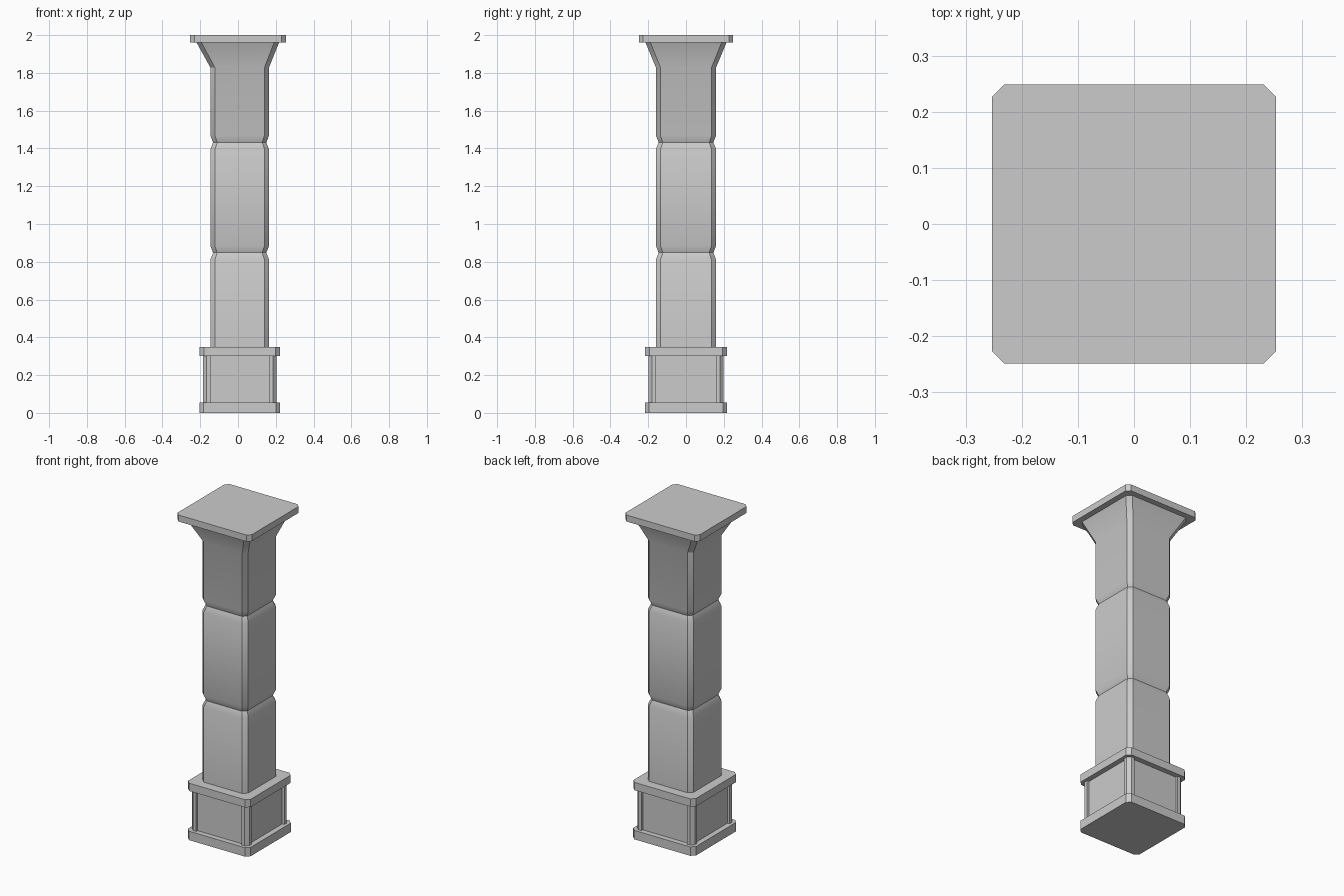
import bpy, bmesh, math

if "Cube" in bpy.data.objects:
    bpy.data.objects.remove(bpy.data.objects["Cube"])


def octagon(cx, hx, hy, c):
    """Rectangle outline with cut corners, counter-clockwise."""
    return [(cx + hx - c, -hy), (cx + hx, -hy + c), (cx + hx, hy - c), (cx + hx - c, hy),
            (cx - hx + c, hy), (cx - hx, hy - c), (cx - hx, -hy + c), (cx - hx + c, -hy)]


def loft(name, rings):
    """Solid skinned through (outline, z) rings, capped at both ends."""
    bm = bmesh.new()
    loops = [[bm.verts.new((x, y, z)) for x, y in pts] for pts, z in rings]
    for a, b in zip(loops, loops[1:]):
        n = len(a)
        for i in range(n):
            j = (i + 1) % n
            bm.faces.new((a[i], a[j], b[j], b[i]))
    bm.faces.new(loops[0][::-1])
    bm.faces.new(loops[-1])
    bmesh.ops.recalc_face_normals(bm, faces=bm.faces)
    mesh = bpy.data.meshes.new(name)
    bm.to_mesh(mesh)
    bm.free()
    obj = bpy.data.objects.new(name, mesh)
    bpy.context.collection.objects.link(obj)
    return obj


def slab(name, cx, hx, hy, c, z0, z1):
    return loft(name, [(octagon(cx, hx, hy, c), z0), (octagon(cx, hx, hy, c), z1)])


CX = 0.009  # shaft and plinth sit slightly off the cap centre

# Plinth slabs and top cap
slab("plinth_foot", CX, 0.214, 0.218, 0.023, 0.0, 0.055)
slab("plinth_top", CX, 0.213, 0.217, 0.023, 0.302, 0.35)
slab("cap", 0.0, 0.253, 0.249, 0.022, 1.96, 2.0)

# Plinth body with a recessed panel on each side
hx, hy, c, frame, depth = 0.195, 0.199, 0.019, 0.021, 0.014
px, py = hx - c - frame, hy - c - frame
quarter = [(px, -hy + depth), (px, -hy), (hx - c, -hy), (hx, -hy + c), (hx, -py), (hx - depth, -py)]
right = quarter + [(x, -y) for x, y in reversed(quarter)]
outline = [(CX + x, y) for x, y in right + [(-x, -y) for x, y in right]]
loft("plinth_body", [(outline, 0.055), (outline, 0.302)])

# Shaft with two pinched joints and a flared head
full = octagon(CX, 0.155, 0.159, 0.024)
pinch = octagon(CX, 0.141, 0.145, 0.022)
rings = [(full, 0.35)]
for z in (0.848, 1.432):
    rings += [(full, z - 0.036), (pinch, z), (full, z + 0.036)]
rings += [(full, 1.828), (octagon(-0.001, 0.218, 0.214, 0.026), 1.96)]
shaft = loft("shaft", rings)

bpy.context.view_layer.objects.active = shaft
shaft.select_set(True)
bpy.ops.object.shade_smooth_by_angle(angle=math.radians(32))
